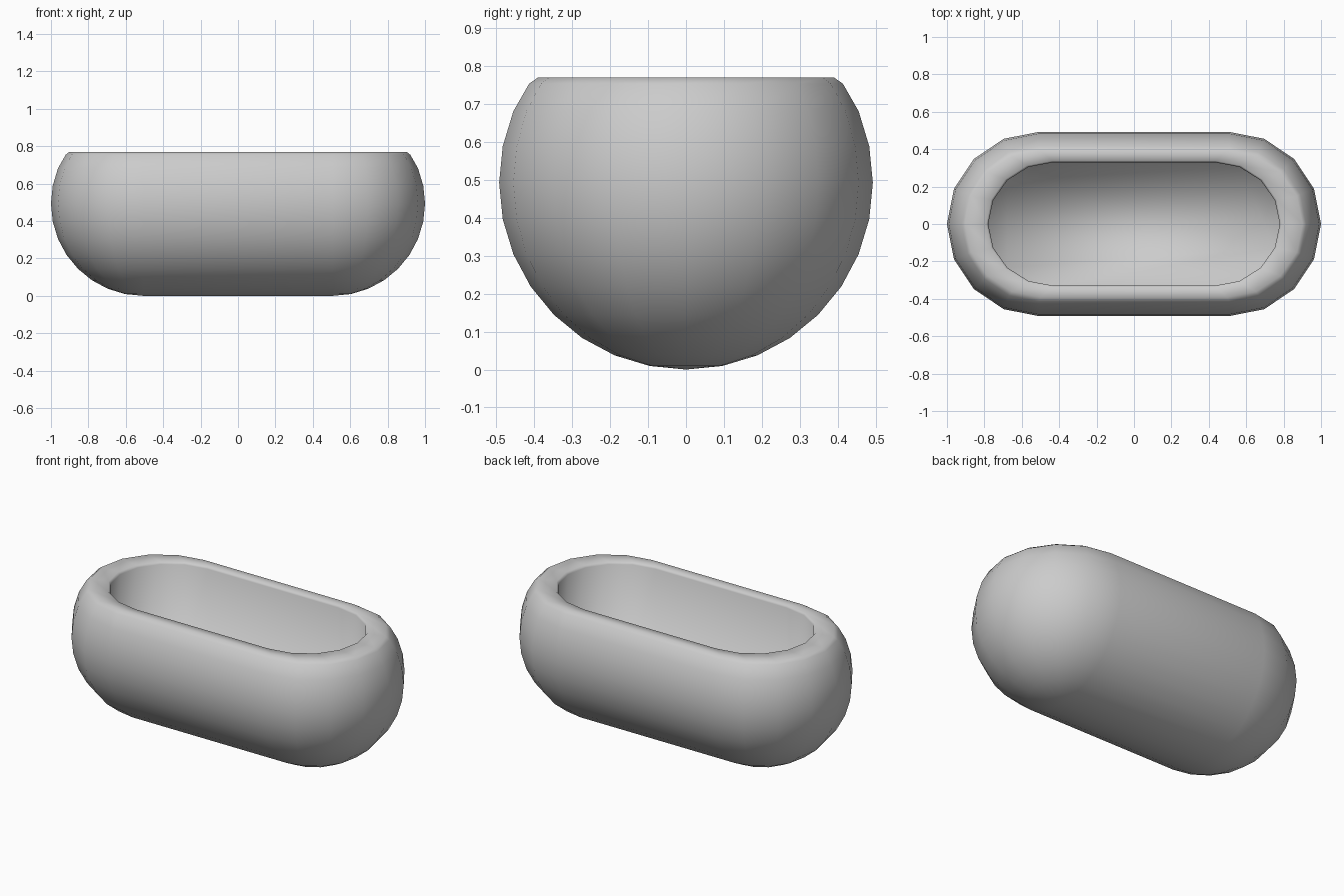
import bpy, bmesh
from math import sin, cos, pi

if "Cube" in bpy.data.objects:
    bpy.data.objects.remove(bpy.data.objects["Cube"])

R, L = 0.493, 0.507      # end radius and half length of the straight part
SEG, RINGS = 16, 16
RIM_Z, FLOOR_Z = 0.77, 0.2


def ring(bm, angle, sx=1, sy=1, z=None):
    """Stadium loop of a stretched sphere at a latitude angle."""
    loop = []
    r = R * cos(angle)
    z = R + R * sin(angle) if z is None else z
    for side, start in ((1, -pi / 2), (-1, pi / 2)):
        for i in range(SEG // 2 + 1):
            a = start + i * 2 * pi / SEG
            loop.append(bm.verts.new((sx * (side * L + r * cos(a)), sy * r * sin(a), z)))
    return loop


def bridge(bm, a, b):
    n = len(a)
    for i in range(n):
        j = (i + 1) % n
        bm.faces.new((a[i], a[j], b[j], b[i]))


bm = bmesh.new()
step = pi / RINGS
top = -pi / 2 + 11 * step

# Rounded outer shell, from the bottom up
loops = [ring(bm, -pi / 2 + max(k * step, 0.0001)) for k in range(11)]

# Bevelled rim, then straight inner wall down to a flat floor
for sx, sy, z in ((1.005, 1.01, 0.754), (0.983, 0.955, RIM_Z), (0.862, 0.825, RIM_Z),
                  (0.85, 0.805, 0.757), (0.85, 0.805, FLOOR_Z)):
    loops.append(ring(bm, top, sx, sy, z))

for a, b in zip(loops, loops[1:]):
    bridge(bm, a, b)
bm.faces.new(loops[0][::-1])
bm.faces.new(loops[-1])
bmesh.ops.remove_doubles(bm, verts=bm.verts, dist=0.001)
bmesh.ops.recalc_face_normals(bm, faces=bm.faces)

mesh = bpy.data.meshes.new("capsule_tub")
bm.to_mesh(mesh)
bm.free()
tub = bpy.data.objects.new("capsule_tub", mesh)
bpy.context.collection.objects.link(tub)
for p in mesh.polygons:
    p.use_smooth = True
